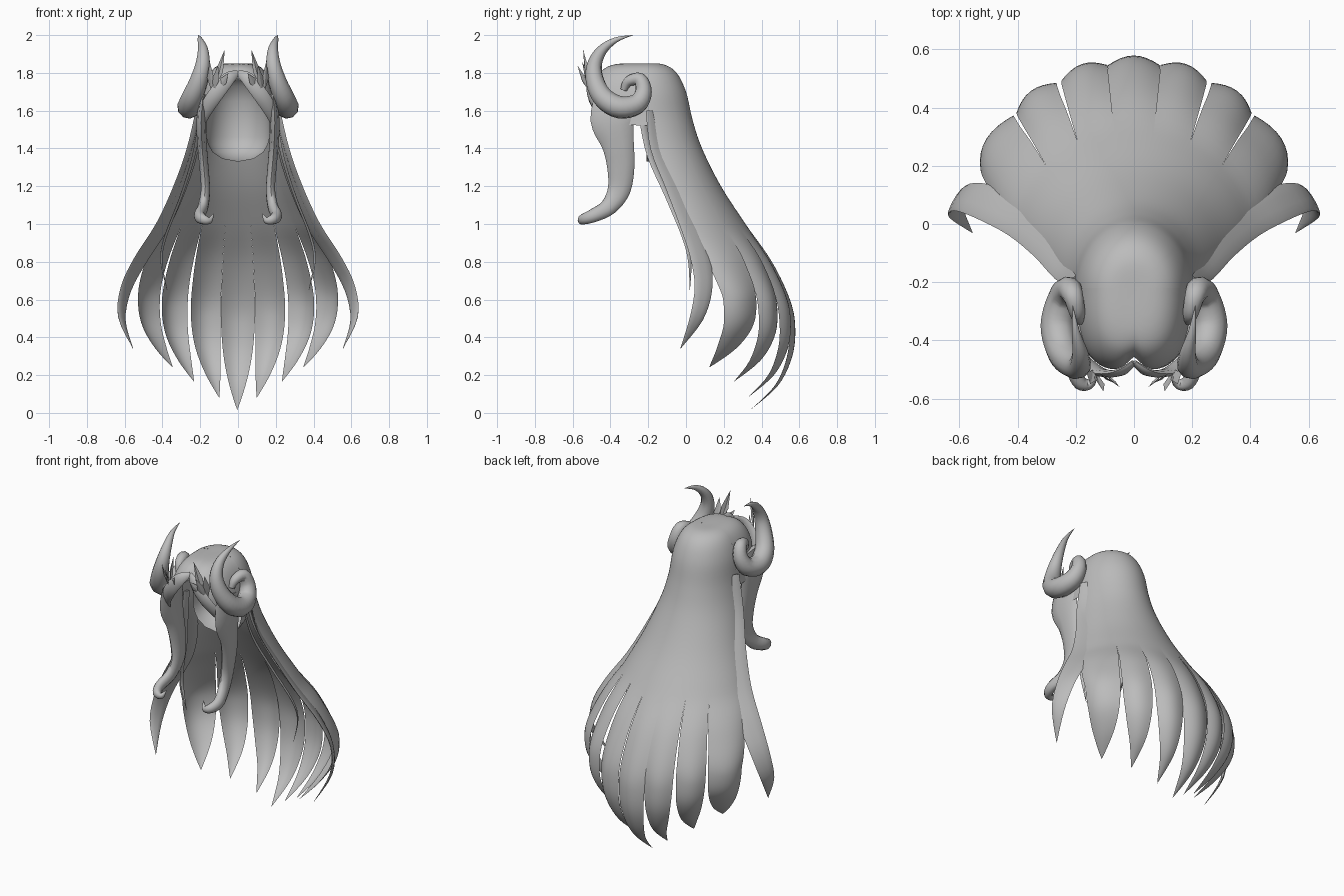
import bpy, bmesh, math
from mathutils import Vector

if "Cube" in bpy.data.objects:
    bpy.data.objects.remove(bpy.data.objects["Cube"])

grey = bpy.data.materials.new("hair_grey")
grey.diffuse_color = (0.5, 0.5, 0.5, 1)
grey.use_nodes = True
grey.node_tree.nodes["Principled BSDF"].inputs["Base Color"].default_value = grey.diffuse_color


def spline(keys, t):
    """Catmull-Rom through keys, t in 0..len(keys)-1."""
    n = len(keys) - 1
    i = min(int(t), n - 1)
    f = t - i
    p = [keys[max(0, min(n, i + k))] for k in (-1, 0, 1, 2)]
    return [0.5 * (2 * b + (c - a) * f + (2 * a - 5 * b + 4 * c - d) * f * f
                   + (3 * b - a - 3 * c + d) * f ** 3) for a, b, c, d in zip(*p)]


def add_grid(bm, rows, closed=False):
    vs = [[bm.verts.new(p) for p in r] for r in rows]
    for a, b in zip(vs, vs[1:]):
        n = len(a)
        for j in range(n if closed else n - 1):
            k = (j + 1) % n
            bm.faces.new((a[j], a[k], b[k], b[j]))
    return vs


def finish(bm, name, angle=40):
    bmesh.ops.remove_doubles(bm, verts=bm.verts, dist=0.0005)
    bmesh.ops.recalc_face_normals(bm, faces=bm.faces)
    me = bpy.data.meshes.new(name)
    bm.to_mesh(me)
    bm.free()
    me.materials.append(grey)
    ob = bpy.data.objects.new(name, me)
    bpy.context.collection.objects.link(ob)
    bpy.ops.object.select_all(action='DESELECT')
    ob.select_set(True)
    bpy.context.view_layer.objects.active = ob
    bpy.ops.object.shade_smooth_by_angle(angle=math.radians(angle))


def sweep(name, keys, wide, sides=10, steps=4):
    """Elliptic tube along keys (x, y, z, half width, half thickness), on both sides."""
    for sx, tag in ((1, "right"), (-1, "left")):
        n = (len(keys) - 1) * steps
        pts = [spline(keys, i / steps) for i in range(n + 1)]
        pos = [Vector(p[:3]) for p in pts]
        u = Vector(wide)
        rows = []
        for i, p in enumerate(pts):
            t = (pos[min(i + 1, n)] - pos[max(i - 1, 0)]).normalized()
            u = (u - t * u.dot(t)).normalized()
            v = t.cross(u)
            w, h = max(p[3], 0.0003), max(p[4], 0.0003)
            ring = []
            for k in range(sides):
                a = 2 * math.pi * k / sides
                q = pos[i] + u * (w * math.cos(a)) + v * (h * math.sin(a))
                ring.append((q.x * sx, q.y, q.z))
            rows.append(ring)
        bm = bmesh.new()
        vs = add_grid(bm, rows, True)
        bm.faces.new(vs[0])
        bm.faces.new(vs[-1])
        finish(bm, name + "_" + tag, 60)


# Back hair: rows of (z, side x, side y, back y), split into locks lower down
ROWS = [(1.85, 0, -.22, -.22), (1.845, .09, -.22, -.12), (1.80, .15, -.22, -.05),
        (1.70, .19, -.22, .0), (1.55, .21, -.21, .035), (1.4, .245, -.18, .085),
        (1.2, .31, -.1, .185), (1.0, .395, -.01, .315), (.8, .48, .07, .45),
        (.6, .54, .12, .54), (.45, .555, .135, .565), (.3, .535, .12, .55),
        (.15, .475, .05, .48), (.02, .4, -.03, .34)]
SPLIT = .98
# Locks: (start angle, end angle, low end angle, tip angle, tip height)
LOCKS = [(-.17, .17, .17, -.01, .015)]
for lo, hi, hi2, tip, z in ((.17, .5, .5, .25, .08), (.5, .85, .86, .62, .165),
                            (.85, 1.57, 1.36, 1.04, .24)):
    LOCKS += [(lo, hi, hi2, tip, z), (-lo, -hi, -hi2, -tip, z)]

bm = bmesh.new()
COLS, SUB = 8, 5
for lo, hi, hi2, tip, tip_z in LOCKS:
    rows = []
    for i in range((len(ROWS) - 1) * SUB + 1):
        z, xs, ys, yb = spline(ROWS, i / SUB)
        s = max(0, min(1, (SPLIT - z) / (SPLIT - .02)))
        power = 1 + .3 * max(0, min(1, (1.3 - z) / .6))
        z = z if s == 0 else SPLIT - (SPLIT - tip_z) * s
        end = hi + (hi2 - hi) * min(1, s * 2)
        # gaps beside the middle lock open lower than the others
        gaps = [.014 * (max(0, s - .5) if abs(e) < .2 else min(1, s * 3)) for e in (lo, hi)]
        sign = 1 if end > lo else -1
        e0, e1 = lo + sign * gaps[0], end - sign * gaps[1]
        w = 1 - s ** 5.5
        mid = (e0 + e1) / 2 + (tip - (e0 + e1) / 2) * s ** 4
        row = []
        for j in range(COLS + 1):
            f = j / COLS
            a = mid + (e1 - e0) * w * (f - .5)
            b = (.026 * math.sin(math.pi * f) - .012) * min(1, s * 2) * w
            row.append(((xs + b) * math.sin(a),
                        ys + (yb - ys + b) * max(0, math.cos(a)) ** power, z))
        rows.append(row)
    add_grid(bm, rows)
finish(bm, "back_hair", 60)

# Front cap: crown swept forward to a parted hairline
FRONT = [(r[0], r[1], r[2], y) for r, y in zip(ROWS, (-.22, -.38, -.46, -.505, -.50, -.46))]
bm = bmesh.new()
rows = []
for i in range(33):
    a = -math.pi / 2 + math.pi * i / 32
    sn, cs = math.sin(a), math.cos(a)
    px, py = math.copysign(abs(sn) ** .7, sn), max(cs, 0) ** .7
    low = 1.77 - .25 * abs(px) ** 1.3
    end = max(k / 100 for k in range(501) if spline(FRONT, k / 100)[0] >= low)
    row = []
    for j in range(17):
        z, x, yc, yf = spline(FRONT, end * j / 16)
        dent = .025 * math.exp(-(x * px / .03) ** 2) * (j / 16) ** 2
        row.append((x * px, yc + (yf - yc) * py + dent, z))
    rows.append(row)
add_grid(bm, rows)
finish(bm, "front_cap", 50)

# Inner scalp shell with a scooped nape: (height, relative radius)
SCALP = [(1.33, 0), (1.345, .5), (1.38, .8), (1.42, .94), (1.46, 1), (1.55, 1),
         (1.65, .95), (1.73, .76), (1.78, .46), (1.80, 0)]
bm = bmesh.new()
add_grid(bm, [[(.168 * r * math.cos(q), -.21 + .2 * r * math.sin(q), z)
               for q in [math.pi * m / 16 for m in range(17)]] for z, r in SCALP])
finish(bm, "scalp_shell", 60)

# Bangs parted to each side
sweep("bang", [(.0, -.475, 1.80, .015, .008), (.05, -.51, 1.77, .035, .012),
               (.115, -.51, 1.69, .04, .014), (.165, -.475, 1.61, .035, .014),
               (.19, -.42, 1.52, .01, .006)], (.6, 0, .8), 8)

# Long locks framing the face, curled at the end
sweep("face_lock", [(.185, -.38, 1.68, .10, .015), (.195, -.39, 1.55, .115, .026),
                    (.19, -.36, 1.42, .085, .026), (.18, -.345, 1.3, .072, .025),
                    (.172, -.355, 1.18, .06, .025), (.185, -.41, 1.09, .045, .028),
                    (.205, -.49, 1.045, .036, .028), (.185, -.545, 1.025, .028, .025),
                    (.15, -.55, 1.02, .018, .016), (.13, -.53, 1.055, .001, .001)], (0, 1, 0))

# Outer side locks and thin wisps
sweep("side_lock", [(.205, -.19, 1.6, .03, .005), (.24, -.15, 1.4, .05, .006),
                    (.305, -.065, 1.2, .06, .007), (.395, .015, 1.0, .065, .008),
                    (.51, .075, .82, .065, .008), (.592, .092, .66, .055, .008),
                    (.615, .055, .5, .04, .008), (.555, -.03, .34, .001, .001)], (.62, -.75, 0))
sweep("wisp", [(.2, -.23, 1.55, .02, .005), (.235, -.19, 1.36, .018, .005),
               (.30, -.1, 1.15, .015, .005), (.385, -.01, .93, .013, .005),
               (.405, .02, .8, .01, .004), (.375, .02, .65, .001, .001)], (.45, -.85, 0), 6)

# Spiral horns
HORN = [(.185, -.33, 1.71, .018), (.195, -.305, 1.755, .028), (.21, -.245, 1.765, .036),
        (.225, -.225, 1.70, .045), (.245, -.26, 1.635, .055), (.262, -.35, 1.618, .06),
        (.245, -.435, 1.665, .057), (.21, -.48, 1.75, .05), (.187, -.485, 1.84, .04),
        (.185, -.445, 1.92, .028), (.20, -.37, 1.975, .014), (.21, -.28, 2.0, .0005)]
sweep("horn", [k + (k[3],) for k in HORN], (1, 0, 0), 10)

# Small feathers beside the parting: (base, tip)
FEATHERS = [((.12, -.51, 1.72), (.07, -.545, 1.925)), ((.13, -.51, 1.70), (.105, -.575, 1.84)),
            ((.10, -.51, 1.72), (.05, -.56, 1.80)), ((.14, -.50, 1.70), (.15, -.55, 1.86))]
for sx, tag in ((1, "right"), (-1, "left")):
    bm = bmesh.new()
    for b, t in FEATHERS:
        b, t = Vector(b), Vector(t)
        m = b.lerp(t, .45)
        w = (t - b).cross(Vector((.6, -1, 0))).normalized() * .022
        ring = [b, m + w, t, m - w]
        ridge = bm.verts.new((m.x * sx, m.y - .008, m.z))
        vs = [bm.verts.new((p.x * sx, p.y, p.z)) for p in ring]
        for k in range(4):
            bm.faces.new((vs[k], vs[(k + 1) % 4], ridge))
    finish(bm, "feathers_" + tag, 20)
